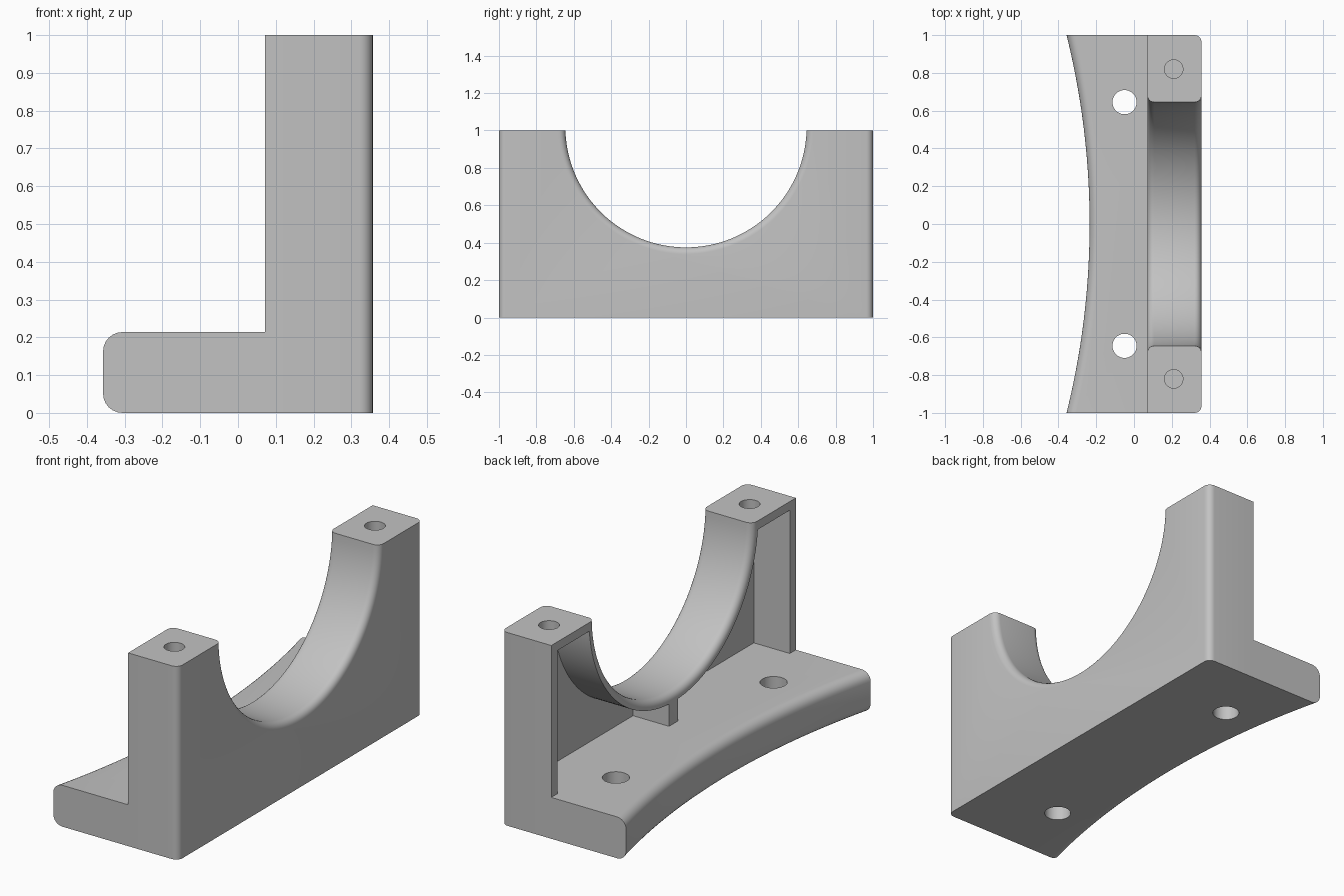
import bpy, bmesh, math
from mathutils import Vector

cube = bpy.data.objects.get("Cube")
if cube:
    bpy.data.objects.remove(cube, do_unlink=True)

# Main dimensions
DEPTH = 0.357        # half depth in x
FACE = 0.071         # open face of the upright
PLATE = 0.214        # base plate thickness
WEB = 0.277          # inner face of the back web
ARCH_R, ARCH_Z = 0.645, 1.02
RING_R = 0.692
SAG = 0.122          # hollow of the curved base edge

grey = bpy.data.materials.new("plain grey")
grey.use_nodes = True
COLOUR = (0.54, 0.54, 0.54, 1)
grey.diffuse_color = COLOUR
grey.node_tree.nodes["Principled BSDF"].inputs["Base Color"].default_value = COLOUR


def prism(name, outline, axis, low, high, fillet=0, rule=None):
    """Extrude a 2D outline along x or z, rounding the edges picked by rule."""
    place = (lambda a, b: (low, a, b)) if axis == "x" else (lambda a, b: (a, b, low))
    step = Vector((high - low, 0, 0)) if axis == "x" else Vector((0, 0, high - low))
    bm = bmesh.new()
    face = bm.faces.new([bm.verts.new(place(a, b)) for a, b in outline])
    ext = bmesh.ops.extrude_face_region(bm, geom=[face], use_keep_orig=True)
    bmesh.ops.translate(bm, vec=step,
                        verts=[v for v in ext["geom"] if isinstance(v, bmesh.types.BMVert)])
    bmesh.ops.recalc_face_normals(bm, faces=bm.faces)
    if rule:
        edges = [e for e in bm.edges if rule(e.verts[0].co, e.verts[1].co)]
        bmesh.ops.bevel(bm, geom=edges, offset=fillet, segments=6, profile=0.5,
                        affect="EDGES", clamp_overlap=False)
        bmesh.ops.recalc_face_normals(bm, faces=bm.faces)
    mesh = bpy.data.meshes.new(name)
    bm.to_mesh(mesh)
    bm.free()
    mesh.materials.append(grey)
    obj = bpy.data.objects.new(name, mesh)
    bpy.context.collection.objects.link(obj)
    return obj


def activate(obj):
    bpy.ops.object.select_all(action="DESELECT")
    obj.select_set(True)
    bpy.context.view_layer.objects.active = obj


def cut(target, cutter):
    cutter.hide_render = True
    mod = target.modifiers.new("cut", "BOOLEAN")
    mod.operation, mod.solver, mod.object = "DIFFERENCE", "EXACT", cutter
    activate(target)
    bpy.ops.object.modifier_apply(modifier=mod.name)
    bpy.data.objects.remove(cutter, do_unlink=True)


def arc(cx, cy, r, start, end, n):
    angles = [start + (end - start) * i / n for i in range(n + 1)]
    return [(cx + r * math.cos(a), cy + r * math.sin(a)) for a in angles]


def hole(target, x, y, r, low, high):
    cut(target, prism("hole_cutter", arc(x, y, r, 0, math.tau, 40)[:-1], "z", low, high))


# Base plate with a hollow, rounded long edge
curve_r = (1 + SAG ** 2) / (2 * SAG)
half = math.asin(1 / curve_r)
curve = arc(-DEPTH + SAG - curve_r, 0, curve_r, half, -half, 40)
base = prism("base_plate", [(FACE, -1), (FACE, 1)] + curve, "z", 0, PLATE, 0.05,
             lambda a, b: max(a.x, b.x) < -0.2 and abs(a.z - b.z) < 1e-5)

# Upright with a rounded saddle and rounded outer corners
tilt = math.asin((1 - ARCH_Z) / ARCH_R)
saddle = arc(0, ARCH_Z, ARCH_R, tilt, -math.pi - tilt, 64)


def rounded(a, b):
    on_saddle = abs(a.x - b.x) < 1e-5 and max(abs(a.y), abs(b.y)) < 0.7
    corner = min(abs(a.y), abs(b.y)) > 0.99 and abs(a.z - b.z) > 0.5 and a.x > 0.3
    return on_saddle and min(a.z, b.z) > 0.3 and abs(a.y - b.y) < 0.5 or corner


upright = prism("upright", [(-1, 0), (1, 0), (1, 1)] + saddle + [(-1, 1)],
                "x", FACE, DEPTH, 0.036, rounded)

# Pockets either side of the centre rib, then the screw holes
CAP, WALL, RIB = 0.955, 0.95, 0.037
first = math.asin((CAP - ARCH_Z) / RING_R)
last = -math.acos(RIB / RING_R)
pocket = [(RIB, PLATE), (WALL, PLATE), (WALL, CAP)] + arc(0, ARCH_Z, RING_R, first, last, 32)
for side in (1, -1):
    cut(upright, prism("pocket_cutter", [(side * y, z) for y, z in pocket],
                       "x", FACE - 0.1, WEB))
    hole(upright, 0.21, side * 0.82, 0.049, 0.8, 1.1)
    hole(base, -0.05, side * 0.645, 0.064, -0.1, 0.4)

# Smooth the curved faces, keep the edges crisp
for part in (base, upright):
    activate(part)
    bpy.ops.object.shade_smooth_by_angle(angle=math.radians(30))
